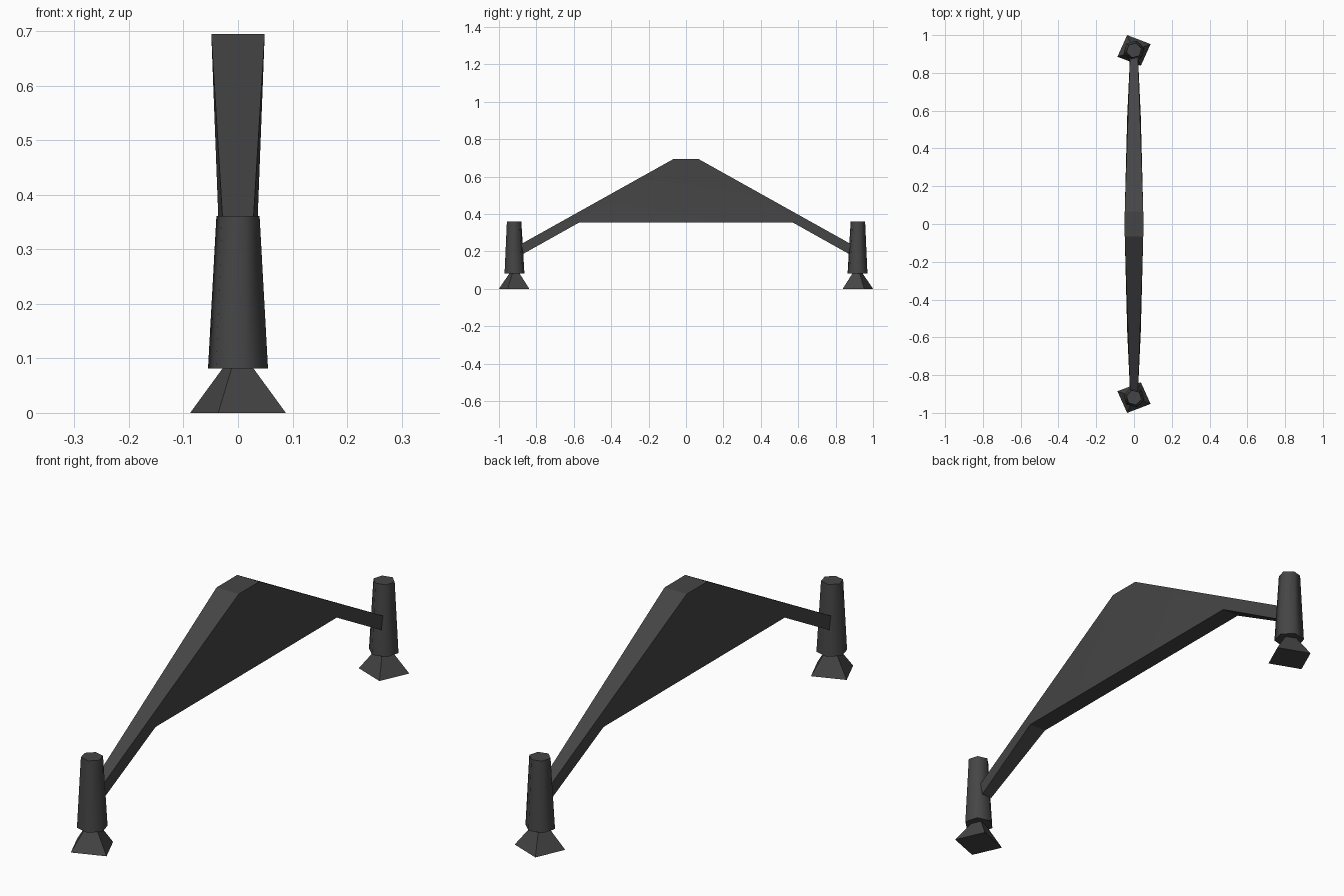
import bpy, bmesh, math

if "Cube" in bpy.data.objects:
    bpy.data.objects.remove(bpy.data.objects["Cube"])

dark = bpy.data.materials.new("dark_grey")
dark.diffuse_color = (0.06, 0.06, 0.06, 1)
dark.use_nodes = True
dark.node_tree.nodes["Principled BSDF"].inputs["Base Color"].default_value = dark.diffuse_color


def finish(bm, name, angle):
    bmesh.ops.recalc_face_normals(bm, faces=bm.faces)
    me = bpy.data.meshes.new(name)
    bm.to_mesh(me)
    bm.free()
    me.materials.append(dark)
    ob = bpy.data.objects.new(name, me)
    bpy.context.collection.objects.link(ob)
    bpy.ops.object.select_all(action='DESELECT')
    bpy.context.view_layer.objects.active = ob
    ob.select_set(True)
    bpy.ops.object.shade_smooth_by_angle(angle=math.radians(angle))
    return ob


def frustum(name, sides, rings, turn, angle):
    """Tapered prism; each ring is (centre y, z, x radius, y radius)."""
    bm = bmesh.new()
    loops = []
    for cy, z, rx, ry in rings:
        loop = []
        for i in range(sides):
            a = turn + i * math.tau / sides
            loop.append(bm.verts.new((rx * math.cos(a), cy + ry * math.sin(a), z)))
        loops.append(loop)
    for i in range(sides):
        j = (i + 1) % sides
        bm.faces.new((loops[0][i], loops[0][j], loops[1][j], loops[1][i]))
    for loop in loops:
        bm.faces.new(loop)
    return finish(bm, name, angle)


# Arched beam: stations of (y, bottom or top z, half width), mirrored in y
top = [(0.065, 0.695, 0.049), (0.882, 0.239, 0.021)]
bottom = [(0.57, 0.355, 0.036), (0.87, 0.187, 0.022)]
half = [top[0], top[1], bottom[1], bottom[0]]
outline = half + [(-y, z, w) for y, z, w in reversed(half)]
bm = bmesh.new()
left = [bm.verts.new((-w, y, z)) for y, z, w in outline]
right = [bm.verts.new((w, y, z)) for y, z, w in outline]
n = len(outline)
for i in range(n):
    j = (i + 1) % n
    bm.faces.new((left[i], left[j], right[j], right[i]))
# side walls: two arms and a middle plate (0..3 is +y half, 4..7 is -y half)
for s in (left, right):
    for idx in ((0, 1, 3), (1, 2, 3), (7, 6, 4), (6, 5, 4), (0, 3, 4, 7)):
        bm.faces.new([s[k] for k in idx])
finish(bm, "arched_beam", 25)

# Hexagonal leg and square splayed foot at each end
for s, side in ((-1, "front"), (1, "back")):
    frustum(side + "_leg", 6,
            [(s * 0.917, 0.081, 0.057, 0.055), (s * 0.919, 0.361, 0.041, 0.040)],
            s * math.radians(15), 65)
    frustum(side + "_foot", 4,
            [(s * 0.919, 0.0, 0.095, 0.0877), (s * 0.917, 0.09, 0.024, 0.024)],
            s * math.radians(22.5), 30)
